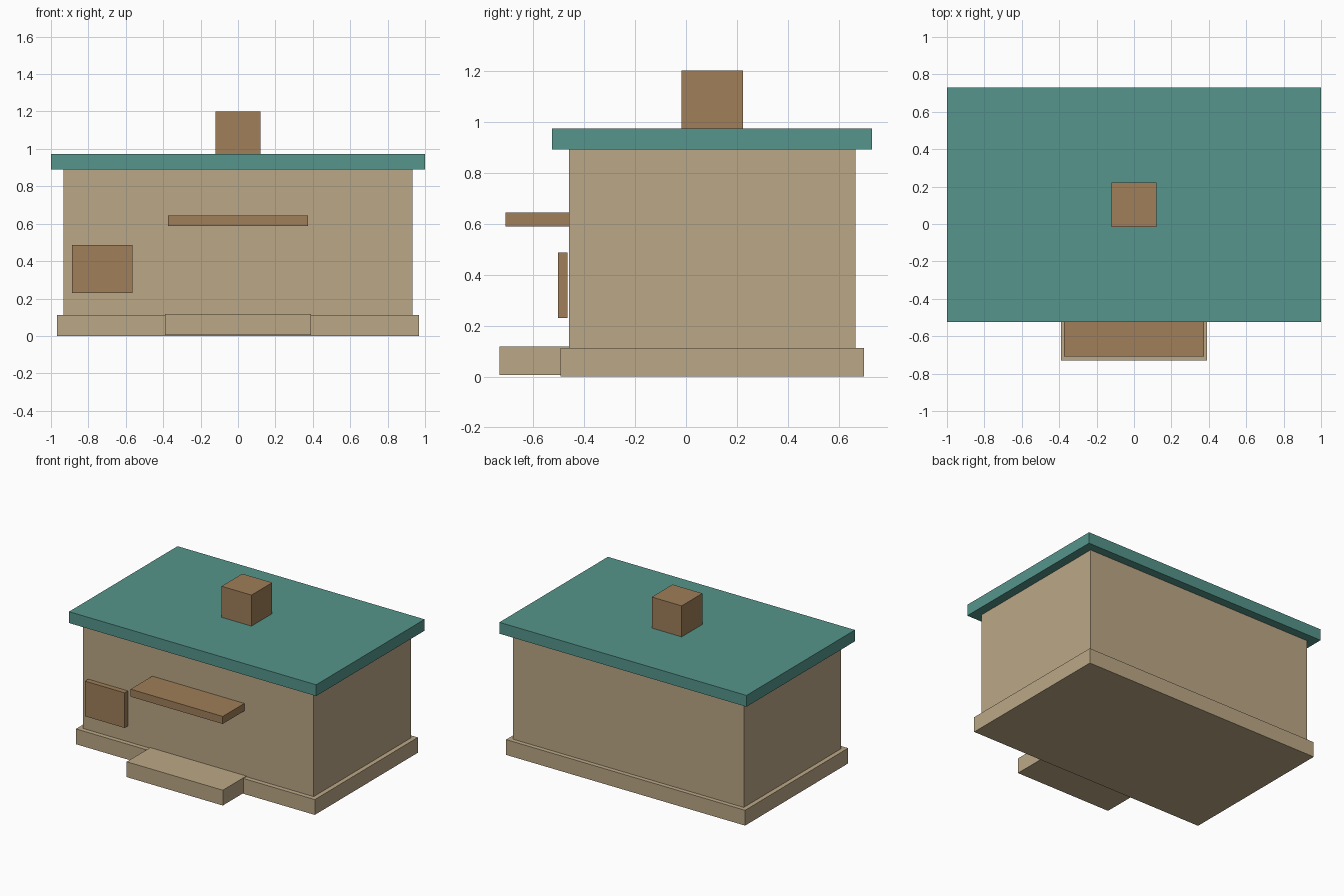
import bpy

if "Cube" in bpy.data.objects:
    bpy.data.objects.remove(bpy.data.objects["Cube"])


def material(name, rgb):
    m = bpy.data.materials.new(name)
    m.diffuse_color = (*rgb, 1)
    m.use_nodes = True
    m.node_tree.nodes["Principled BSDF"].inputs["Base Color"].default_value = m.diffuse_color
    return m


STONE = material("stone", (0.50, 0.39, 0.24))
WOOD = material("wood", (0.35, 0.21, 0.10))
ROOF = material("roof_teal", (0.09, 0.30, 0.26))


def box(name, x, y, z, mat):
    """Box spanning the given (min, max) ranges on each axis."""
    spans = (x, y, z)
    bpy.ops.mesh.primitive_cube_add(size=1, location=[(a + b) / 2 for a, b in spans])
    ob = bpy.context.object
    ob.name = name
    ob.scale = [b - a for a, b in spans]
    bpy.ops.object.transform_apply(location=False, rotation=False, scale=True)
    ob.data.materials.append(mat)
    return ob


# Foundation, walls and front step
box("foundation", (-0.967, 0.967), (-0.493, 0.698), (0, 0.112), STONE)
box("walls", (-0.934, 0.934), (-0.459, 0.666), (0.112, 0.89), STONE)
box("front_step", (-0.389, 0.389), (-0.731, -0.459), (0.005, 0.117), STONE)

# Flat overhanging roof and chimney
box("roof", (-1, 1), (-0.525, 0.729), (0.89, 0.973), ROOF)
box("chimney", (-0.121, 0.121), (-0.017, 0.223), (0.973, 1.2), WOOD)

# Door canopy and wall panel on the front
box("canopy", (-0.373, 0.373), (-0.709, -0.457), (0.589, 0.644), WOOD)
box("wall_panel", (-0.887, -0.565), (-0.503, -0.465), (0.23, 0.487), WOOD)
